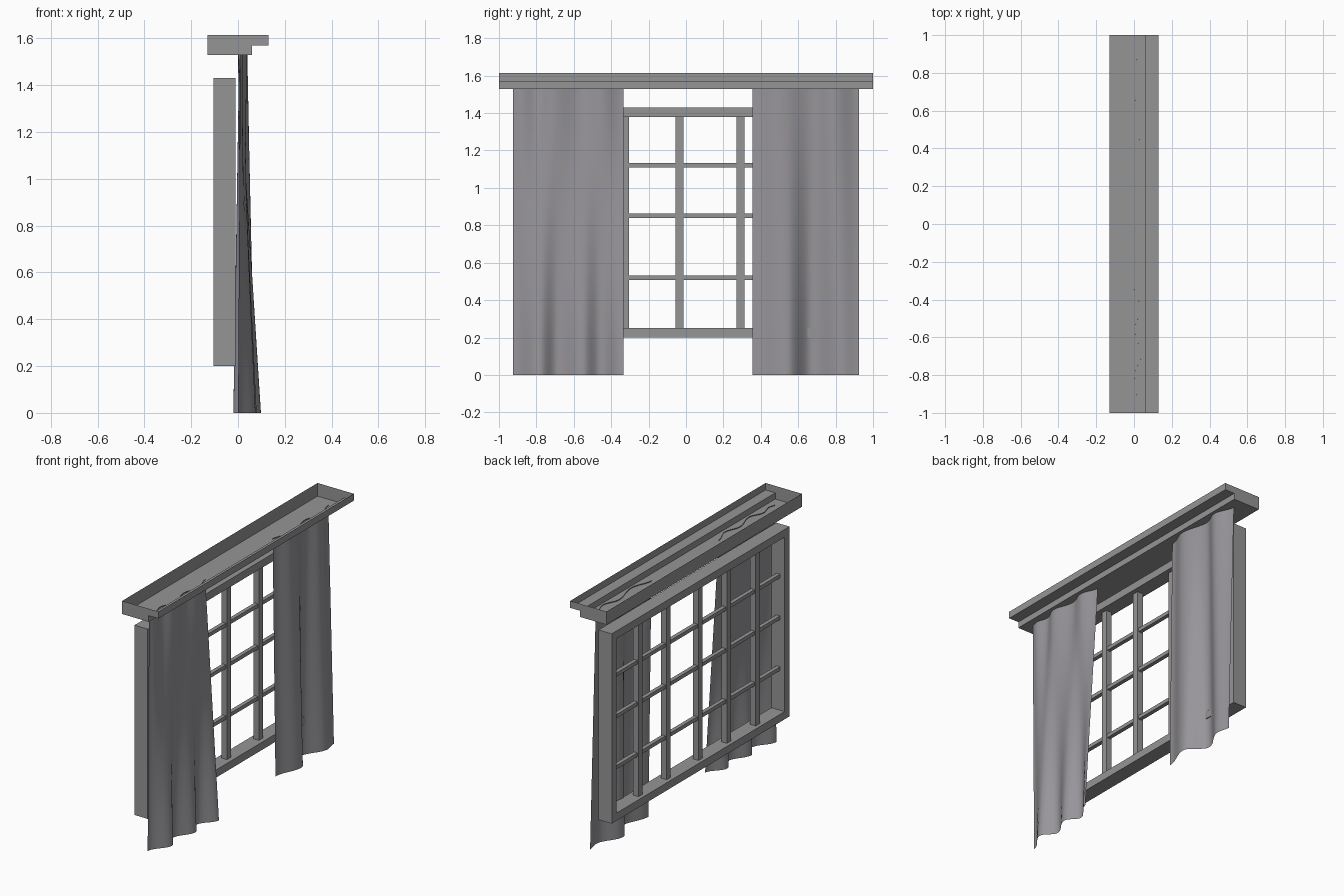
import bpy, bmesh, math

if "Cube" in bpy.data.objects:
    bpy.data.objects.remove(bpy.data.objects["Cube"])


def material(name, rgb):
    m = bpy.data.materials.new(name)
    m.diffuse_color = (*rgb, 1)
    m.use_nodes = True
    m.node_tree.nodes["Principled BSDF"].inputs["Base Color"].default_value = m.diffuse_color
    return m


PAINT = material("grey_paint", (0.30, 0.30, 0.30))
CLOTH = material("grey_cloth", (0.31, 0.30, 0.32))


def mesh_object(name, verts, faces, mat):
    me = bpy.data.meshes.new(name)
    me.from_pydata(verts, [], faces)
    me.materials.append(mat)
    ob = bpy.data.objects.new(name, me)
    bpy.context.collection.objects.link(ob)
    return ob


def box(name, x, y, z):
    v = [(a, b, c) for a in x for b in y for c in z]
    f = [(0, 1, 3, 2), (4, 6, 7, 5), (0, 4, 5, 1),
         (2, 3, 7, 6), (0, 2, 6, 4), (1, 5, 7, 3)]
    return mesh_object(name, v, f, PAINT)


# Cornice: thin stepped tray, open at the top, closed at both ends
profile = [(-0.13, 1.615), (-0.13, 1.53), (0.06, 1.53),
           (0.06, 1.57), (0.13, 1.57), (0.13, 1.615)]
n = len(profile)
verts = [(x, y, z) for y in (-1, 1) for x, z in profile]
faces = [(i, i + 1, n + i + 1, n + i) for i in range(n - 1)]
faces += [tuple(range(n)), tuple(reversed(range(n, 2 * n)))]
mesh_object("cornice", verts, faces, PAINT)

# Window frame: two stiles and two rails
FX, W, Y, Z0, Z1 = (-0.105, -0.01), 0.05, 0.91, 0.20, 1.43
box("frame_bottom_rail", FX, (-Y, Y), (Z0, Z0 + W))
box("frame_top_rail", FX, (-Y, Y), (Z1 - W, Z1))
for side, s in (("left", -1), ("right", 1)):
    box("frame_stile_" + side, FX, sorted((s * (Y - W), s * Y)), (Z0 + W, Z1 - W))

# Glazing bars
for y in (-0.62, -0.325, -0.035, 0.292, 0.58):
    box("vertical_bar", (-0.08, -0.04), (y - 0.021, y + 0.021), (Z0 + W, Z1 - W))
for z in (0.52, 0.85, 1.12):
    box("horizontal_bar", (-0.073, -0.047), (W - Y, Y - W), (z - 0.012, z + 0.012))


def wave(points, y):
    """Depth of a fold at y, eased between crest and valley points."""
    for (y0, x0), (y1, x1) in zip(points, points[1:]):
        if y <= y1:
            t = (y - y0) / (y1 - y0)
            return x0 + (x1 - x0) * (0.5 - 0.5 * math.cos(math.pi * t))
    return points[-1][1]


# Curtains: single sheets whose folds deepen towards the hem
def curtain(name, top, hem, cols=48, rows=8):
    y0, y1 = top[0][0], top[-1][0]
    verts = []
    for r in range(rows + 1):
        t = r / rows
        for c in range(cols + 1):
            y = y0 + (y1 - y0) * c / cols
            x = wave(hem, y) * (1 - t) + wave(top, y) * t
            verts.append((x, y, 1.535 * t))
    w = cols + 1
    faces = [(r * w + c, r * w + c + 1, (r + 1) * w + c + 1, (r + 1) * w + c)
             for r in range(rows) for c in range(cols)]
    ob = mesh_object(name, verts, faces, CLOTH)
    for p in ob.data.polygons:
        p.use_smooth = True


curtain("left_curtain",
        [(-0.925, 0.01), (-0.88, 0.02), (-0.80, 0.002), (-0.70, 0.038),
         (-0.56, 0.004), (-0.45, 0.035), (-0.335, 0.0)],
        [(-0.925, 0.0), (-0.78, 0.075), (-0.69, 0.015), (-0.55, 0.08),
         (-0.46, 0.025), (-0.335, 0.098)])
curtain("right_curtain",
        [(0.355, 0.0), (0.50, 0.04), (0.68, 0.005), (0.79, 0.04), (0.925, 0.0)],
        [(0.355, 0.02), (0.545, 0.075), (0.67, -0.02), (0.84, 0.055),
         (0.925, 0.04)])
